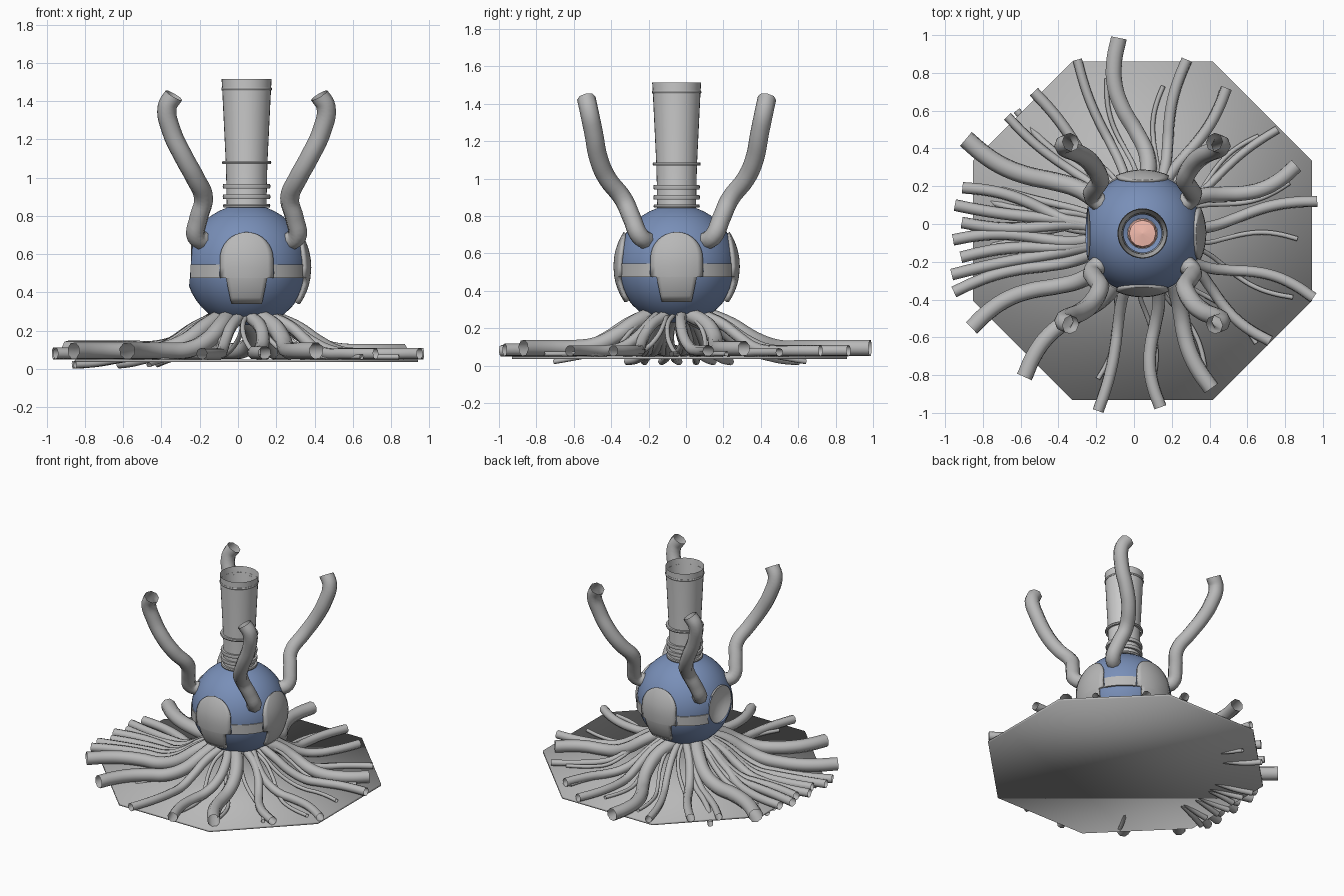
import bpy, bmesh, math, random
from mathutils import Vector

if "Cube" in bpy.data.objects:
    bpy.data.objects.remove(bpy.data.objects["Cube"])

random.seed(4)
CX, CY, CZ = 0.045, -0.05, 0.54      # globe centre
R = 0.32


def material(name, rgb):
    m = bpy.data.materials.new(name)
    m.diffuse_color = (*rgb, 1)
    m.use_nodes = True
    m.node_tree.nodes["Principled BSDF"].inputs["Base Color"].default_value = m.diffuse_color
    return m


BLUE = material("blue", (0.19, 0.275, 0.48))
PINK = material("pink", (0.9, 0.5, 0.42))
GREY = material("dark_grey", (0.48, 0.48, 0.48))
LIGHT = material("light_grey", (0.7, 0.7, 0.7))


def smooth(ob, angle=35):
    bpy.ops.object.select_all(action='DESELECT')
    ob.select_set(True)
    bpy.context.view_layer.objects.active = ob
    bpy.ops.object.shade_smooth_by_angle(angle=math.radians(angle))


def add_mesh(name, bm, mat):
    me = bpy.data.meshes.new(name)
    bmesh.ops.recalc_face_normals(bm, faces=bm.faces)
    bm.to_mesh(me)
    bm.free()
    ob = bpy.data.objects.new(name, me)
    bpy.context.collection.objects.link(ob)
    me.materials.append(mat)
    smooth(ob)
    return ob


def lathe(name, profile, mat, segs=32, closed=False):
    """Spin (radius, z) points around the vertical axis of the globe."""
    bm = bmesh.new()
    rings = []
    for r, z in profile:
        rings.append([bm.verts.new((CX + r * math.cos(a), CY + r * math.sin(a), z))
                      for a in (2 * math.pi * i / segs for i in range(segs))])
    pairs = list(zip(rings, rings[1:])) + ([(rings[-1], rings[0])] if closed else [])
    for a, b in pairs:
        for i in range(segs):
            j = (i + 1) % segs
            bm.faces.new((a[i], a[j], b[j], b[i]))
    return add_mesh(name, bm, mat)


def tube(name, pts, radius):
    """Open-ended round tube along a smooth path."""
    cu = bpy.data.curves.new(name, 'CURVE')
    cu.dimensions = '3D'
    cu.bevel_depth = radius
    cu.bevel_resolution = 2
    cu.resolution_u = 5
    cu.materials.append(GREY)
    sp = cu.splines.new('BEZIER')
    sp.bezier_points.add(len(pts) - 1)
    for bp, p in zip(sp.bezier_points, pts):
        bp.co = p
        bp.handle_left_type = bp.handle_right_type = 'AUTO'
    ob = bpy.data.objects.new(name, cu)
    bpy.context.collection.objects.link(ob)
    bpy.ops.object.select_all(action='DESELECT')
    ob.select_set(True)
    bpy.context.view_layer.objects.active = ob
    bpy.ops.object.convert(target='MESH')
    smooth(bpy.context.object, 60)


# Globe shell and belt, with four round window openings cut through
def arc(r, a0, a1, n=18):
    angles = [math.radians(a0 + (a1 - a0) * i / n) for i in range(n + 1)]
    return [(r * math.cos(a), CZ + r * math.sin(a)) for a in angles]


globe = lathe("globe", arc(R, -75, 71) + arc(R - 0.012, 71, -75), BLUE, 48, True)
belt = lathe("belt", [(0.326, 0.475), (0.326, 0.545), (0.308, 0.545), (0.308, 0.475)],
             GREY, 48, True)

for ob, radius, z in ((globe, 0.132, 0.565), (belt, 0.143, 0.51)):
    for axis, rot in (("x", (0, math.pi / 2, 0)), ("y", (math.pi / 2, 0, 0))):
        bpy.ops.mesh.primitive_cylinder_add(vertices=40, radius=radius, depth=1,
                                            location=(CX, CY, z), rotation=rot)
        cutter = bpy.context.object
        cutter.name = f"{ob.name}_cutter_{axis}"
        cutter.hide_render = True
        cutter.hide_set(True)
        mod = ob.modifiers.new("window_" + axis, 'BOOLEAN')
        mod.object = cutter
        mod.operation = 'DIFFERENCE'
        mod.solver = 'EXACT'


# Keyhole-shaped window covers on the front, right and back
def cover(name, turn):
    c, s = math.cos(turn), math.sin(turn)
    rows = [(0.34 + 0.0335 * i, 0.08 + 0.007 * i) for i in range(5)]      # tapered foot
    rows += [(0.476, 0.14), (0.53, 0.14)]                                 # belt step
    arch = [math.radians(87 * i / 8) for i in range(9)]                   # round head
    rows += [(0.575 + 0.14 * math.sin(t), 0.14 * math.cos(t)) for t in arch]
    bm = bmesh.new()
    grid = []
    for z, w in rows:
        line = []
        for k in range(11):
            u = w * (k / 5 - 1)
            d = math.sqrt(0.338 ** 2 - u * u - (z - 0.53) ** 2)
            line.append(bm.verts.new((CX + d * c - u * s, CY + d * s + u * c, z)))
        grid.append(line)
    for a, b in zip(grid, grid[1:]):
        for k in range(10):
            bm.faces.new((a[k], a[k + 1], b[k + 1], b[k]))
    ob = add_mesh(name, bm, GREY)
    mod = ob.modifiers.new("thickness", 'SOLIDIFY')
    mod.thickness = 0.02
    # keep the outer skin in place whichever way the normals point
    outward = ob.data.polygons[60].normal.dot(Vector((c, s, 0))) > 0
    mod.offset = -1 if outward else 1


cover("front_window_cover", -math.pi / 2)
cover("right_window_cover", 0)
cover("back_window_cover", math.pi / 2)

# Left window: a shallow dish sunk into the opening
bm = bmesh.new()
rings = [[bm.verts.new((CX - 0.25 - 0.04 * k * k, CY + 0.132 * k * math.cos(a),
                        0.565 + 0.132 * k * math.sin(a)))
          for a in (math.pi * i / 16 for i in range(32))] for k in (0.05, 0.4, 0.7, 1)]
bm.faces.new(rings[0])
for a, b in zip(rings, rings[1:]):
    for i in range(32):
        j = (i + 1) % 32
        bm.faces.new((a[i], a[j], b[j], b[i]))
add_mesh("left_window_dish", bm, LIGHT)

# Chimney wall with collar rings: z, half height, radius
lathe("chimney", [(0.104, 0.84), (0.106, 0.97), (0.109, 1.08), (0.128, 1.47), (0.131, 1.515)],
      LIGHT)
for i, (z, h, r) in enumerate([(0.853, 0.008, 0.124), (0.9, 0.012, 0.125), (0.955, 0.012, 0.125),
                               (1.078, 0.008, 0.129), (1.463, 0.008, 0.133)]):
    inner = min(r - 0.006, 0.127) if z > 1.4 else r - 0.018
    lathe(f"chimney_ring_{i + 1}", [(inner, z - h), (r - 0.003, z - h), (r, z),
                                    (r - 0.003, z + h), (inner, z + h)], GREY)

# Small pink core inside the globe
lathe("inner_core", [(0.001, 0.28), (0.07, 0.28), (0.08, 0.36), (0.07, 0.42), (0.078, 0.44),
                     (0.08, 0.5), (0.07, 0.54), (0.001, 0.55)], PINK, 12)

# Four raised arms, mirrored both ways
ARM = [(.21, .15, .665), (.262, .195, .69), (.25, .24, .79), (.225, .285, .89),
       (.27, .37, 1.0), (.325, .415, 1.1), (.395, .445, 1.25), (.415, .47, 1.37),
       (.38, .483, 1.43)]
for sx, nx in ((1, "right"), (-1, "left")):
    for sy, ny in ((1, "back"), (-1, "front")):
        tube(f"{ny}_{nx}_arm", [(CX + sx * x, CY + sy * y, z) for x, y, z in ARM], 0.05)

# Octagonal ground plate, softly shaded over its rim
bpy.ops.mesh.primitive_cylinder_add(vertices=8, radius=0.97, depth=0.015,
                                    location=(CX, -0.035, 0.0425), rotation=(0, 0, math.pi / 8))
plate = bpy.context.object
plate.name = "ground_plate"
plate.data.materials.append(GREY)
bpy.ops.object.shade_smooth()


# Roots: fall from under the globe to the plate, swaying one way then the other
def height(d, rad, dip):
    floor = 0.05 + rad
    t = min(max((d - 0.15) / 0.42, 0), 1)
    z = floor + (0.27 - floor) * (1 + math.cos(math.pi * t ** 0.85)) / 2
    if dip and d > 0.57:                 # thin left roots sink below the plate
        z -= 0.048 * min((d - 0.57) / 0.3, 1)
    return z


def root(name, rad, x, y, sway):
    end = Vector((x - CX, y - CY))
    side = Vector((-end.y, end.x)).normalized()
    length = end.length
    inner = min(0.16 / length, 0.3)
    pts = []
    for i in range(8):
        t = inner + (1 - inner) * i / 7
        wave = -math.sin(2 * math.pi * (t - 0.15) / 0.85) * (1 if t < 0.575 else 0.7)
        p = end * t + side * sway * wave
        pts.append((CX + p.x, CY + p.y, height(t * length, rad, x < -0.3 and rad < 0.024)))
    tube(name, pts, rad)


# Main roots: radius, end x, end y, sway
MAIN = [(.045, -.08, .985, .075), (.025, -.3, .87, .02), (.03, .28, .87, .03),
        (.03, .49, .72, -.03), (.022, .76, .5, .02), (.042, .86, .31, -.06),
        (.03, .97, .12, .03), (.03, .95, -.39, .05), (.03, .72, -.62, -.04),
        (.045, .41, -.87, -.04), (.035, .14, -.97, -.05), (.03, -.19, -.99, .02),
        (.045, -.58, -.81, -.06), (.045, -.86, -.55, -.06), (.05, -.89, .45, .05),
        (.025, -.67, .57, .02), (.03, -.53, .7, -.02), (.02, -.62, .6, .03)]
for i, spec in enumerate(MAIN):
    root(f"main_root_{i + 1}", *spec)

# Dense bundle of roots on the left, alternating thick and thin
for i in range(14):
    rad = 0.031 if i % 2 == 0 else 0.02
    x = (-0.93 if i % 2 == 0 else -0.84) + random.uniform(-0.04, 0.03)
    root(f"left_root_{i + 1}", rad, x, -0.36 + 0.046 * i, random.uniform(-0.04, 0.04))

# Thin rootlets between the main roots, from lower left round to upper left
for i in range(13):
    a = math.radians(-128 + 21 * i)
    reach = random.uniform(0.78, 0.88)
    root(f"rootlet_{i + 1}", 0.013, CX + reach * math.cos(a), CY + reach * math.sin(a),
         random.choice((-1, 1)) * 0.04)
